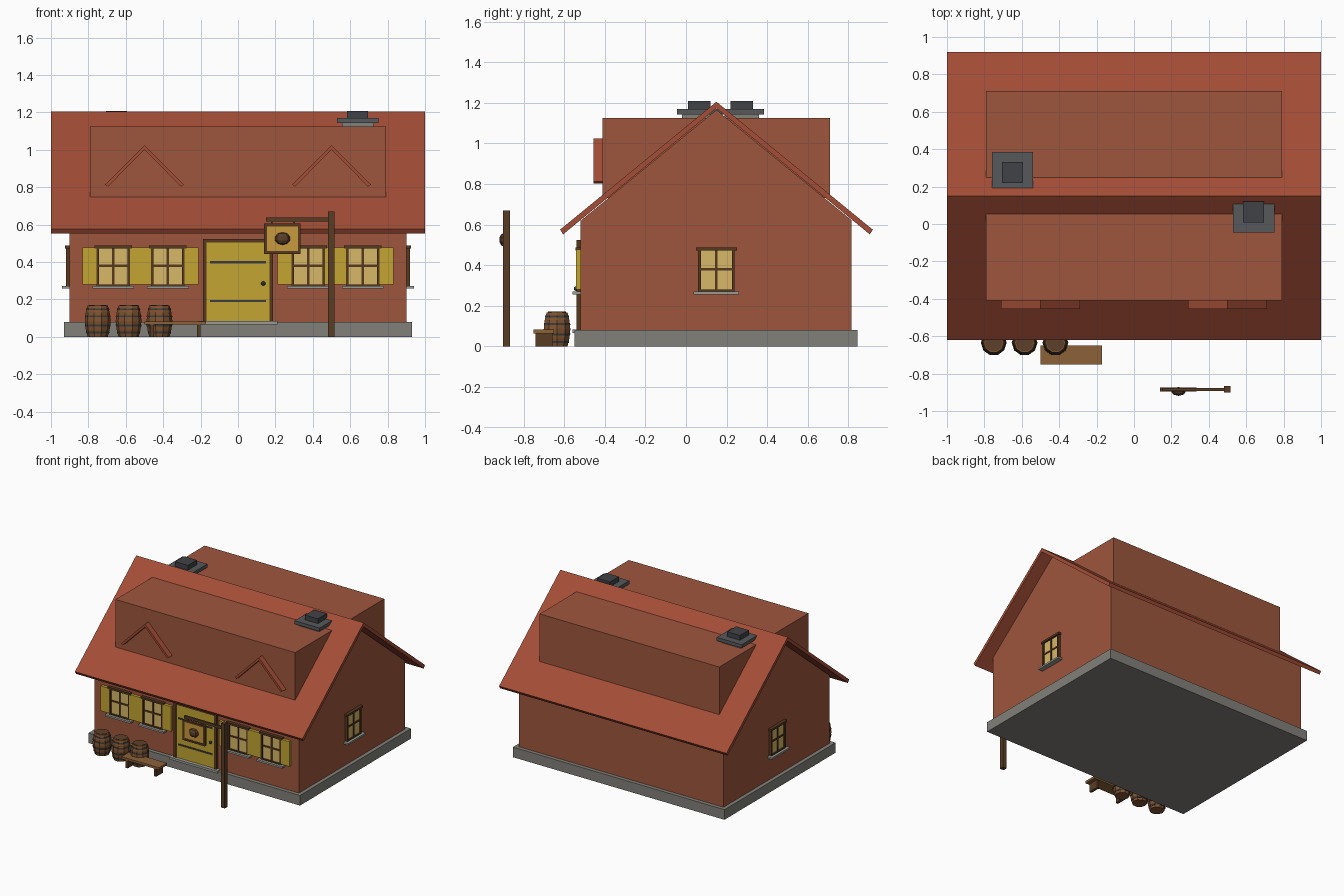
import bpy, bmesh, math
from mathutils import Vector, Matrix

if "Cube" in bpy.data.objects:
    bpy.data.objects.remove(bpy.data.objects["Cube"])

MATS = {}
COLOURS = {
    "roof": "A34D36", "wall": "9E563D", "stone": "82807A", "sill": "9A9C92",
    "chimney": "57595B", "cap": "404247", "frame": "57391F", "yellow": "C4A632",
    "glass": "D8B868", "barrel": "80532F", "lid": "5C4029", "bench": "8C6239",
    "iron": "3C3C3E", "post": "583D25", "sign": "C99A3C",
}


def mat(key):
    if key not in MATS:
        m = bpy.data.materials.new(key)
        h = COLOURS[key]
        srgb = [int(h[i:i + 2], 16) / 255 for i in (0, 2, 4)]
        m.diffuse_color = [((c + 0.055) / 1.055) ** 2.4 for c in srgb] + [1]
        m.use_nodes = True
        m.node_tree.nodes["Principled BSDF"].inputs["Base Color"].default_value = m.diffuse_color
        MATS[key] = m
    return MATS[key]


def finish(name, bm, key):
    bmesh.ops.recalc_face_normals(bm, faces=bm.faces)
    me = bpy.data.meshes.new(name)
    bm.to_mesh(me)
    bm.free()
    me.materials.append(mat(key))
    ob = bpy.data.objects.new(name, me)
    bpy.context.collection.objects.link(ob)
    return ob


def boxes(name, key, spans, place=Matrix()):
    """One object from several boxes, each (x0, x1, y0, y1, z0, z1)."""
    bm = bmesh.new()
    for x0, x1, y0, y1, z0, z1 in spans:
        size = Matrix.Diagonal((x1 - x0, y1 - y0, z1 - z0, 1))
        mid = Matrix.Translation(((x0 + x1) / 2, (y0 + y1) / 2, (z0 + z1) / 2))
        bmesh.ops.create_cube(bm, size=1, matrix=place @ mid @ size)
    return finish(name, bm, key)


def prism(name, key, profile, to_3d, a, b):
    """Extrude a 2D profile from a to b along the axis chosen by to_3d."""
    bm = bmesh.new()
    face = bm.faces.new([bm.verts.new(to_3d(u, v, a)) for u, v in profile])
    ext = bmesh.ops.extrude_face_region(bm, geom=[face])
    move = Vector(to_3d(0, 0, b)) - Vector(to_3d(0, 0, a))
    bmesh.ops.translate(bm, vec=move, verts=[g for g in ext["geom"] if isinstance(g, bmesh.types.BMVert)])
    return finish(name, bm, key)


def lathe(name, key, rings, centre, sides=10):
    """Closed solid of revolution from (radius, z) rings."""
    bm = bmesh.new()
    loops = [[bm.verts.new((centre[0] + r * math.cos(2 * math.pi * i / sides),
                            centre[1] + r * math.sin(2 * math.pi * i / sides), z))
              for i in range(sides)] for r, z in rings]
    for lo, hi in zip(loops, loops[1:]):
        for i in range(sides):
            j = (i + 1) % sides
            bm.faces.new((lo[i], lo[j], hi[j], hi[i]))
    bm.faces.new(loops[0])
    bm.faces.new(loops[-1])
    return finish(name, bm, key)


along_x = lambda u, v, w: (w, u, v)
along_y = lambda u, v, w: (u, w, v)

# House shell
boxes("foundation", "stone", [(-0.93, 0.93, -0.55, 0.845, 0, 0.08)])
prism("house_walls", "wall",
      [(-0.52, 0.08), (0.815, 0.08), (0.815, 0.622), (0.15, 1.165), (-0.52, 0.618)],
      along_x, -0.9, 0.9)
prism("main_roof", "roof",
      [(-0.62, 0.575), (0.15, 1.205), (0.92, 0.575), (0.905, 0.552), (0.15, 1.173), (-0.605, 0.552)],
      along_x, -1, 1)
boxes("long_dormer", "wall", [(-0.79, 0.79, -0.41, 0.71, 0.73, 1.125)])

# Small gables on the dormer front
for side, x in (("left", -0.5), ("right", 0.5)):
    prism(f"{side}_gable_roof", "roof",
          [(x - 0.21, 0.813), (x, 1.025), (x + 0.21, 0.813), (x + 0.195, 0.803), (x, 1.0), (x - 0.195, 0.803)],
          along_y, -0.455, -0.4)
    prism(f"{side}_gable_panel", "wall",
          [(x - 0.185, 0.815), (x + 0.185, 0.815), (x, 1.005)], along_y, -0.416, -0.4)

# Chimneys
for side, x, y in (("right", 0.64, 0.065), ("left", -0.65, 0.275)):
    for part, key, r, z0, z1 in (("stack", "stone", 0.085, 0.95, 1.145),
                                 ("slab", "chimney", 0.11, 1.143, 1.17),
                                 ("cap", "cap", 0.056, 1.168, 1.208)):
        boxes(f"{side}_chimney_{part}", key, [(x - r, x + r, y - r, y + r, z0, z1)])


# Windows: built facing -y around the wall plane y = 0, then placed
def window(name, place, shutters):
    boxes(name + "_frame", "frame", [
        (-0.1, 0.1, -0.025, 0.01, 0.472, 0.488),
        (-0.09, 0.09, -0.02, 0.01, 0.268, 0.28),
        (-0.09, -0.076, -0.02, 0.01, 0.27, 0.48),
        (0.076, 0.09, -0.02, 0.01, 0.27, 0.48),
        (-0.006, 0.006, -0.016, 0.01, 0.27, 0.48),
        (-0.08, 0.08, -0.016, 0.01, 0.374, 0.386)], place)
    boxes(name + "_glass", "glass", [(-0.08, 0.08, -0.01, 0.005, 0.275, 0.475)], place)
    boxes(name + "_sill", "sill", [(-0.112, 0.112, -0.04, 0.01, 0.257, 0.271)], place)
    if shutters:
        boxes(name + "_shutters", "yellow",
              [(s * 0.127 - 0.037, s * 0.127 + 0.037, -0.022, 0.005, 0.28, 0.478) for s in (-1, 1)], place)


for i, x in enumerate((-0.667, -0.375, 0.375, 0.667)):
    window(f"front_window_{i + 1}", Matrix.Translation((x, -0.52, 0)), True)
for side, s in (("right", 1), ("left", -1)):
    turn = Matrix.Rotation(s * math.pi / 2, 4, "Z")
    window(f"{side}_window", Matrix.Translation((s * 0.9, 0.15, 0)) @ turn, False)

# Front door
boxes("door_frame", "frame", [(-0.187, -0.168, -0.54, -0.51, 0.08, 0.523),
                              (0.168, 0.187, -0.54, -0.51, 0.08, 0.523),
                              (-0.187, 0.187, -0.54, -0.51, 0.505, 0.523)])
boxes("door", "yellow", [(-0.17, 0.17, -0.532, -0.51, 0.08, 0.51)])
boxes("door_straps", "iron", [(-0.15, 0.15, -0.537, -0.52, z, z + 0.012) for z in (0.185, 0.393)])
bm = bmesh.new()
bmesh.ops.create_uvsphere(bm, u_segments=8, v_segments=6, radius=0.012,
                          matrix=Matrix.Translation((0.135, -0.54, 0.285)))
finish("door_knob", bm, "iron")
boxes("door_step", "sill", [(-0.21, 0.21, -0.56, -0.5, 0.066, 0.084)])

# Barrels
for i, x in enumerate((-0.75, -0.585, -0.42)):
    c = (x, -0.635)
    lathe(f"barrel_{i + 1}", "barrel",
          [(0.054, 0), (0.064, 0.04), (0.069, 0.085), (0.064, 0.13), (0.054, 0.168)], c)
    lathe(f"barrel_lid_{i + 1}", "lid", [(0.047, 0.16), (0.047, 0.171)], c)
    for j, (z, r0, r1) in enumerate(((0.018, 0.061, 0.063), (0.055, 0.068, 0.069),
                                     (0.105, 0.069, 0.068), (0.142, 0.063, 0.061))):
        lathe(f"barrel_{i + 1}_hoop_{j + 1}", "iron", [(r0, z), (r1, z + 0.01)], c)

# Bench
boxes("bench_seat", "bench", [(-0.5, -0.17, -0.75, -0.65, 0.065, 0.083)])
boxes("bench_legs", "post", [(x - 0.01, x + 0.01, -0.742, -0.658, 0, 0.067) for x in (-0.46, -0.21)])

# Hanging sign
boxes("sign_post", "post", [(0.48, 0.515, -0.902, -0.867, 0, 0.67)])
boxes("sign_arm", "post", [(0.15, 0.49, -0.892, -0.877, 0.617, 0.637)])
boxes("sign_hangers", "iron", [(x - 0.004, x + 0.004, -0.888, -0.88, 0.6, 0.62) for x in (0.18, 0.3)])
boxes("sign_frame", "frame", [(0.14, 0.155, -0.896, -0.874, 0.443, 0.605),
                              (0.32, 0.335, -0.896, -0.874, 0.443, 0.605),
                              (0.14, 0.335, -0.896, -0.874, 0.443, 0.458),
                              (0.14, 0.335, -0.896, -0.874, 0.59, 0.605)])
boxes("sign_board", "sign", [(0.15, 0.325, -0.891, -0.879, 0.45, 0.6)])
bm = bmesh.new()
bmesh.ops.create_uvsphere(bm, u_segments=8, v_segments=5, radius=1,
                          matrix=Matrix.Translation((0.238, -0.895, 0.525)) @ Matrix.Diagonal((0.042, 0.025, 0.034, 1)))
finish("sign_emblem", bm, "lid")
